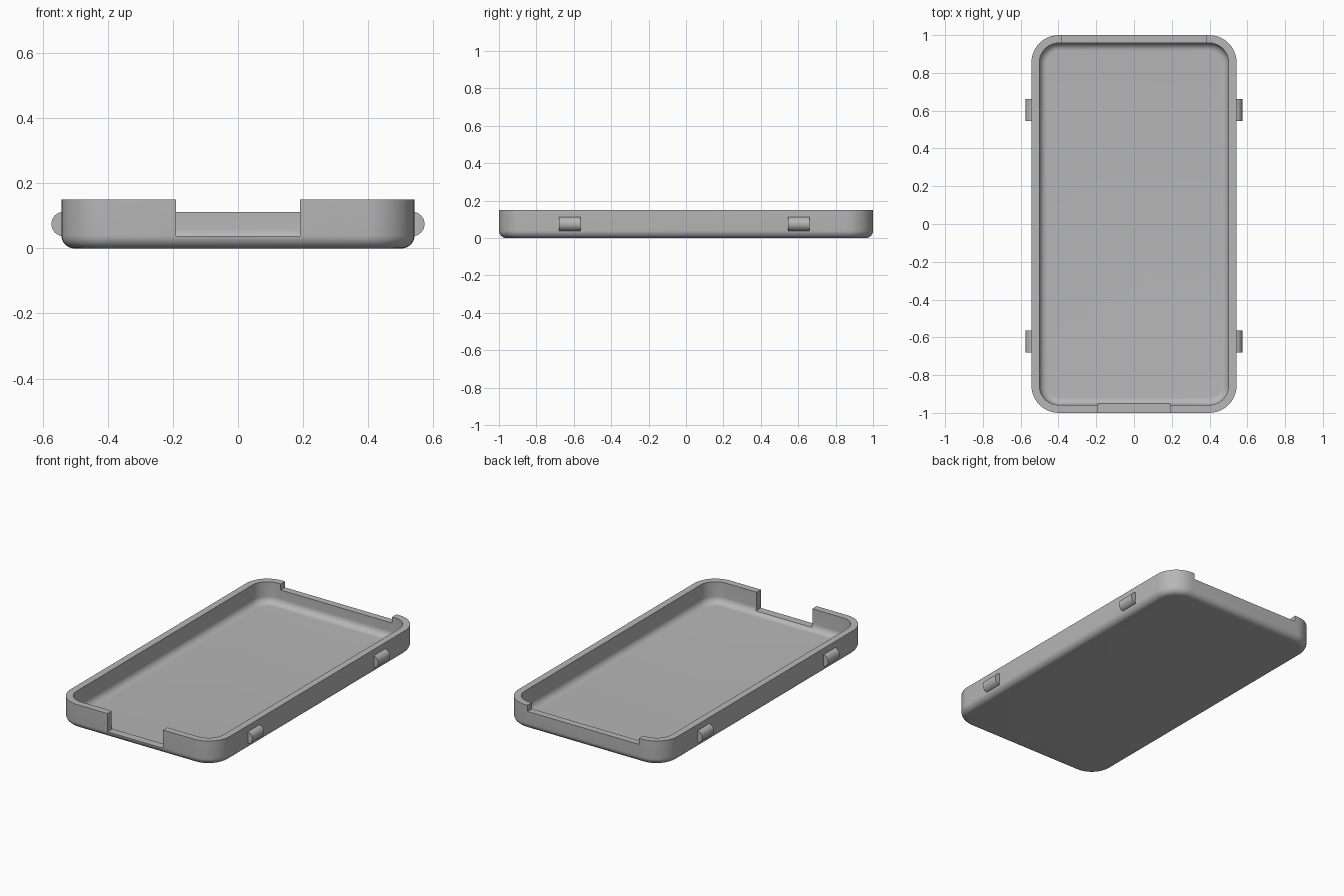
import bpy, bmesh, math
from math import sin, cos, pi

cube = bpy.data.objects.get("Cube")
if cube:
    bpy.data.objects.remove(cube, do_unlink=True)

HALF_X, HALF_Y, HEIGHT = 0.543, 1.0, 0.15
CORNER, WALL, FLOOR, FILLET = 0.145, 0.042, 0.02, 0.04
STEPS = 10

grey = bpy.data.materials.new("plain grey")
grey.use_nodes = True
colour = (0.47, 0.47, 0.47, 1)
grey.diffuse_color = colour
grey.node_tree.nodes["Principled BSDF"].inputs["Base Color"].default_value = colour


def make_object(name, bm):
    bmesh.ops.recalc_face_normals(bm, faces=bm.faces)
    mesh = bpy.data.meshes.new(name)
    bm.to_mesh(mesh)
    bm.free()
    mesh.materials.append(grey)
    obj = bpy.data.objects.new(name, mesh)
    bpy.context.collection.objects.link(obj)
    return obj


def select_only(obj):
    bpy.ops.object.select_all(action='DESELECT')
    obj.select_set(True)
    bpy.context.view_layer.objects.active = obj


def rounded_ring(bm, inset, z):
    """Rounded rectangle, moved inward by inset, at height z."""
    r = CORNER - inset
    ring = []
    for quarter, (sx, sy) in enumerate([(1, 1), (-1, 1), (-1, -1), (1, -1)]):
        for i in range(STEPS + 1):
            a = (quarter + i / STEPS) * pi / 2
            ring.append(bm.verts.new((sx * (HALF_X - CORNER) + r * cos(a),
                                      sy * (HALF_Y - CORNER) + r * sin(a), z)))
    return ring


# Tray: wall profile of (inset, z), from the underside over the rim to the floor
angles = [i / STEPS * pi / 2 for i in range(STEPS + 1)]
profile = [(FILLET * (1 - sin(a)), FILLET * (1 - cos(a))) for a in angles]
profile += [(0, HEIGHT), (WALL, HEIGHT)]
profile += [(WALL + FILLET * (1 - cos(a)), FLOOR + FILLET * (1 - sin(a))) for a in angles]

bm = bmesh.new()
rings = [rounded_ring(bm, inset, z) for inset, z in profile]
for low, high in zip(rings, rings[1:]):
    for i in range(len(low)):
        j = (i + 1) % len(low)
        bm.faces.new((low[i], low[j], high[j], high[i]))
bm.faces.new(rings[0])
bm.faces.new(rings[-1])
tray = make_object("tray", bm)


# Notches in the front and back walls
def cut_notch(name, half_width, bottom, y):
    bm = bmesh.new()
    bmesh.ops.create_cube(bm, size=1)
    bmesh.ops.scale(bm, vec=(2 * half_width, 0.2, 0.3), verts=bm.verts)
    bmesh.ops.translate(bm, vec=(0, y, bottom + 0.15), verts=bm.verts)
    cutter = make_object(name, bm)
    cutter.hide_render = True
    mod = tray.modifiers.new(name, 'BOOLEAN')
    mod.operation = 'DIFFERENCE'
    mod.solver = 'EXACT'
    mod.object = cutter
    select_only(tray)
    bpy.ops.object.modifier_apply(modifier=name)
    bpy.data.objects.remove(cutter, do_unlink=True)


cut_notch("front_notch", 0.19, 0.0375, -1)
cut_notch("back_notch", 0.38, 0.1125, 1)
select_only(tray)
bpy.ops.object.shade_smooth_by_angle(angle=math.radians(30))


# Side lugs: half-round bars along the side walls
def make_lug(name, side, y):
    radius, length, segments = 0.0375, 0.115, 20
    bm = bmesh.new()
    outline = []
    for i in range(segments + 1):
        a = -pi / 2 + pi * i / segments
        outline.append(bm.verts.new((side * (0.536 + radius * cos(a)), y - length / 2,
                                     HEIGHT / 2 + radius * sin(a))))
    face = bm.faces.new(outline)
    result = bmesh.ops.extrude_face_region(bm, geom=[face], use_keep_orig=True)
    moved = [v for v in result["geom"] if isinstance(v, bmesh.types.BMVert)]
    bmesh.ops.translate(bm, vec=(0, length, 0), verts=moved)
    select_only(make_object(name, bm))
    bpy.ops.object.shade_smooth_by_angle(angle=math.radians(30))


for side, side_name in ((1, "left"), (-1, "right")):
    make_lug("front_" + side_name + "_lug", side, -0.622)
    make_lug("back_" + side_name + "_lug", side, 0.604)
